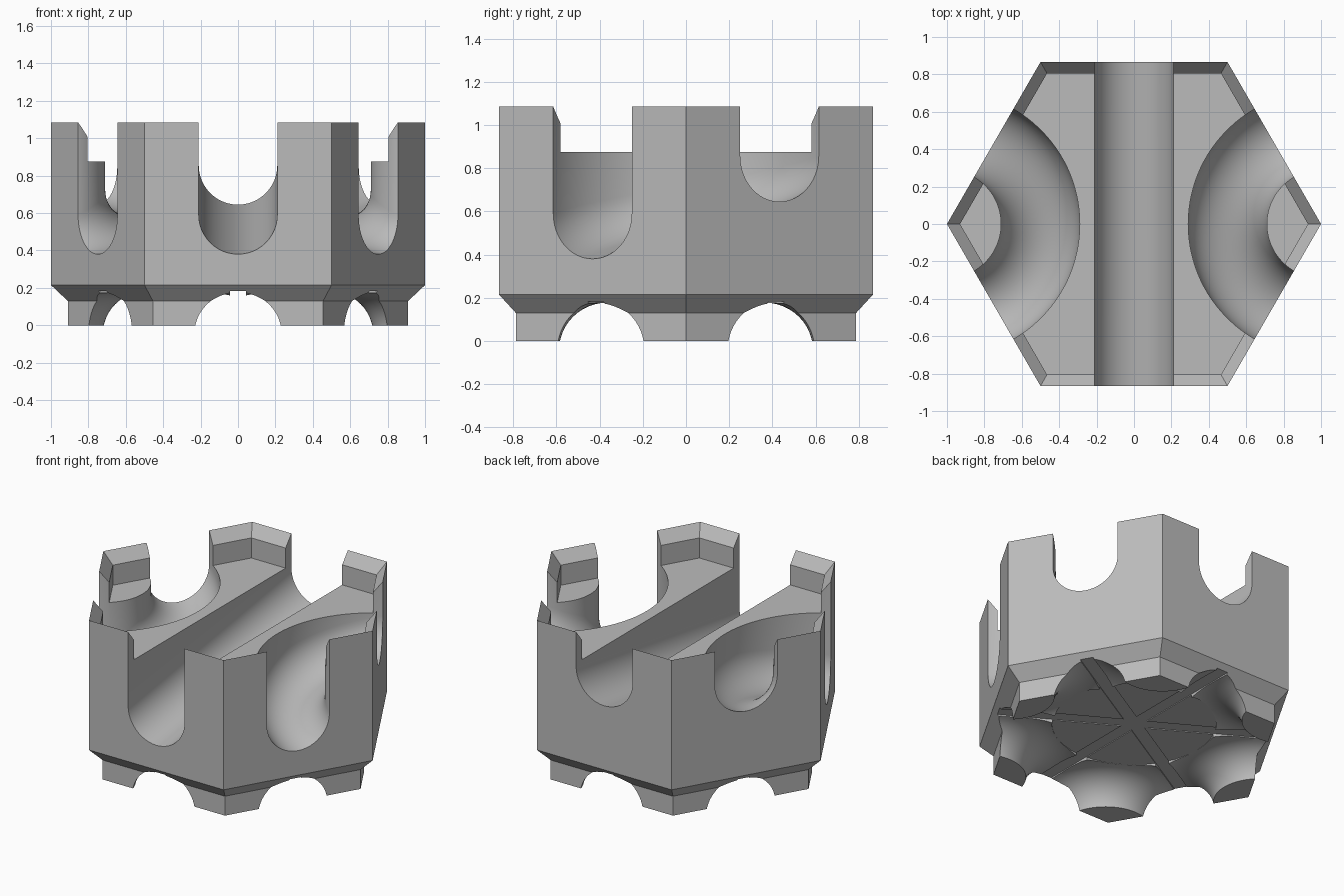
import bpy
import bmesh
from math import sin, cos, pi, radians
from mathutils import Vector

if "Cube" in bpy.data.objects:
    bpy.data.objects.remove(bpy.data.objects["Cube"])

grey = bpy.data.materials.new("plain grey")
grey.use_nodes = True
colour = (0.5, 0.5, 0.5, 1)
grey.diffuse_color = colour
grey.node_tree.nodes["Principled BSDF"].inputs["Base Color"].default_value = colour


def loft(name, rings):
    """Skin a list of equal point rings and cap both ends."""
    bm = bmesh.new()
    loops = [[bm.verts.new(p) for p in ring] for ring in rings]
    n = len(loops[0])
    for a, b in zip(loops, loops[1:]):
        for i in range(n):
            j = (i + 1) % n
            bm.faces.new((a[i], a[j], b[j], b[i]))
    bm.faces.new(loops[0])
    bm.faces.new(loops[-1])
    bmesh.ops.recalc_face_normals(bm, faces=bm.faces)
    mesh = bpy.data.meshes.new(name)
    bm.to_mesh(mesh)
    bm.free()
    mesh.materials.append(grey)
    obj = bpy.data.objects.new(name, mesh)
    bpy.context.collection.objects.link(obj)
    return obj


def polygon(radius, z, sides=6):
    return [(radius * cos(2 * pi * i / sides), radius * sin(2 * pi * i / sides), z)
            for i in range(sides)]


def channel(radius, end, direction, steps=24):
    """Half-round profile with straight walls running to height end."""
    arc = [(-radius * cos(pi * i / steps), direction * radius * sin(pi * i / steps))
           for i in range(steps + 1)]
    return [(-radius, end)] + arc + [(radius, end)]


def sweep(name, path, profile):
    """Carry a profile along (position, sideways) frames."""
    return loft(name, [[pos + side * u + Vector((0, 0, v)) for u, v in profile]
                       for pos, side in path])


def arc_path(corner_angle, z_start, z_end, spread=75, steps=48):
    """Arc about a hexagon corner; the height changes evenly across the tile."""
    centre = Vector((cos(corner_angle), sin(corner_angle), 0))
    frames = []
    for i in range(steps + 1):
        turn = radians(-spread + 2 * spread * i / steps)
        a = corner_angle + pi + turn
        side = Vector((cos(a), sin(a), 0))
        t = turn / radians(120) + 0.5
        height = Vector((0, 0, z_start + (z_end - z_start) * t))
        frames.append((centre + side * 0.5 + height, side))
    return frames


# Hexagonal body with stepped foot and a sloped rim around the recessed top
body = loft("track_tile", [polygon(r, z) for r, z in (
    (0.91, 0), (0.91, 0.13), (1, 0.215), (1, 1.085), (0.93, 1.01), (0.93, 0.875))])

cutters = []
LOW, HIGH = 0.59, 0.855
groove = channel(0.21, 1, -1)

# Straight sloping groove
slope = (HIGH - LOW) / (2 * 0.866)
middle = (HIGH + LOW) / 2
cutters.append(sweep("straight_groove", [
    (Vector((0, y, middle + slope * y)), Vector((1, 0, 0))) for y in (-1, 1)], groove))

# Curved sloping grooves around the two side corners, high at the back
cutters.append(sweep("left_groove", arc_path(0, HIGH, LOW), groove))
cutters.append(sweep("right_groove", arc_path(pi, LOW, HIGH), groove))

# Round arches under the tile, bending around every corner to leave six feet
arch = channel(0.222, -0.3, 1)
for k in range(6):
    cutters.append(sweep("foot_arch", arc_path(k * pi / 3, -0.045, -0.045), arch))

# Flat ceiling in the middle of the underside
cutters.append(loft("underside_hollow", [polygon(0.5, -0.2, 36), polygon(0.5, 0.178, 36)]))

# Narrow notches along the crowns of the arches
for k in range(3):
    a = pi / 6 + k * pi / 3
    along = Vector((cos(a), sin(a), 0))
    side = Vector((-sin(a), cos(a), 0))
    cutters.append(sweep("crown_notch", [(along * d, side) for d in (-1, 1)], [
        (-0.042, -0.2), (-0.042, 0.183), (0.042, 0.183), (0.042, -0.2)]))

# Carve the body
for cutter in cutters:
    mod = body.modifiers.new(cutter.name, "BOOLEAN")
    mod.operation = "DIFFERENCE"
    mod.solver = "EXACT"
    mod.object = cutter
    cutter.hide_render = True

bpy.ops.object.select_all(action="DESELECT")
body.select_set(True)
bpy.context.view_layer.objects.active = body
for mod in list(body.modifiers):
    bpy.ops.object.modifier_apply(modifier=mod.name)
for cutter in cutters:
    bpy.data.objects.remove(cutter)
bpy.ops.object.shade_smooth_by_angle(angle=radians(25))
